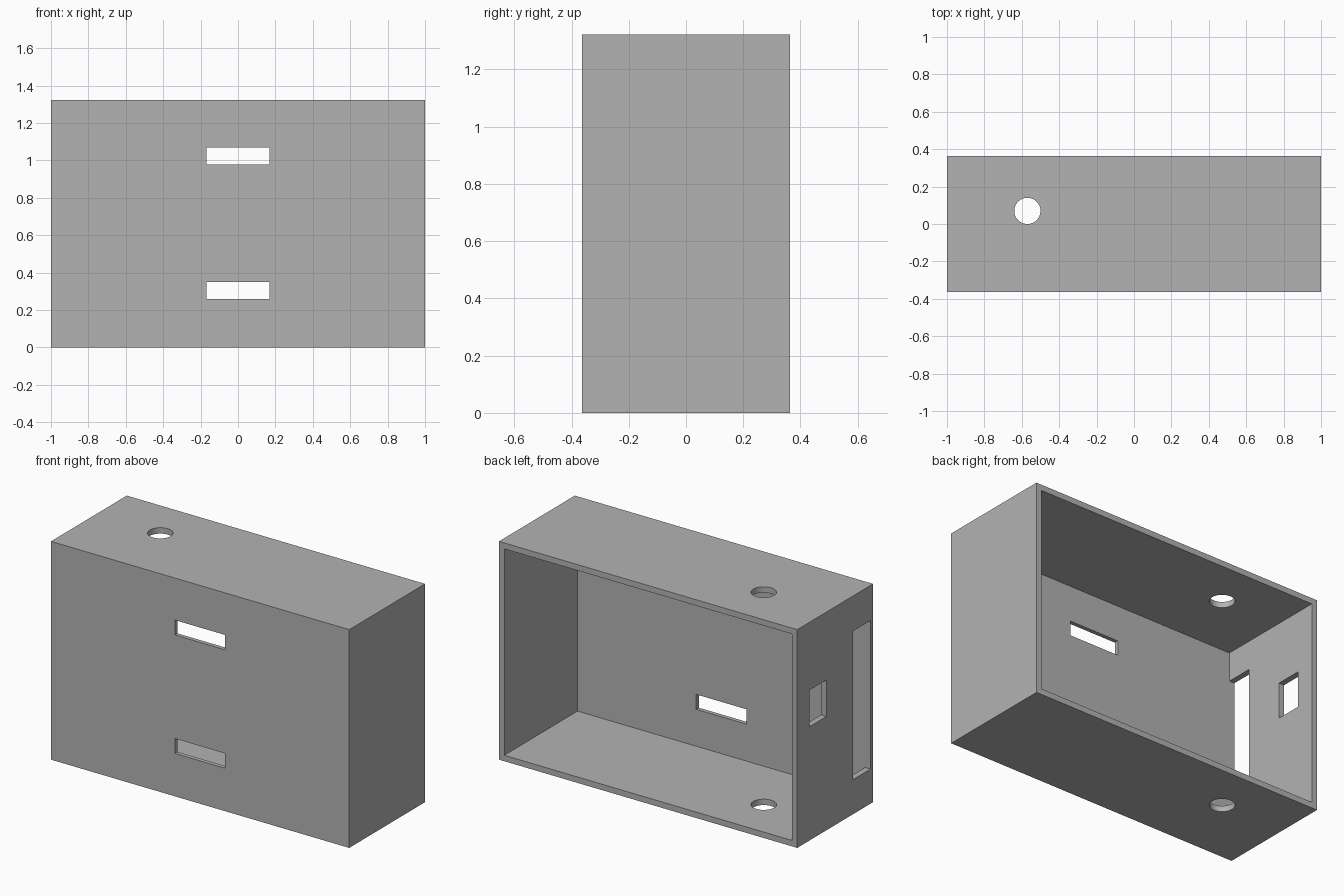
import bpy
import bmesh
from mathutils import Matrix, Vector

cube = bpy.data.objects.get("Cube")
if cube:
    bpy.data.objects.remove(cube, do_unlink=True)

# Overall size and wall thicknesses
HALF_X, HALF_Y, HEIGHT = 1.0, 0.363, 1.323
WALL, FRONT_WALL = 0.036, 0.025
INNER_FRONT = -HALF_Y + FRONT_WALL
OVER = 0.1

grey = bpy.data.materials.new("plain grey")
grey.use_nodes = True
grey.diffuse_color = (0.45, 0.45, 0.45, 1)
grey.node_tree.nodes["Principled BSDF"].inputs["Base Color"].default_value = (0.45, 0.45, 0.45, 1)


def add_object(name, bm):
    mesh = bpy.data.meshes.new(name)
    bm.to_mesh(mesh)
    bm.free()
    mesh.materials.append(grey)
    obj = bpy.data.objects.new(name, mesh)
    bpy.context.collection.objects.link(obj)
    return obj


def box(name, low, high):
    low, high = Vector(low), Vector(high)
    bm = bmesh.new()
    place = Matrix.Translation((low + high) / 2) @ Matrix.Diagonal((*(high - low), 1))
    bmesh.ops.create_cube(bm, size=1, matrix=place)
    return add_object(name, bm)


def rod(name, x, y, radius):
    bm = bmesh.new()
    bmesh.ops.create_cone(bm, cap_ends=True, segments=48, radius1=radius, radius2=radius,
                          depth=HEIGHT + 2 * OVER,
                          matrix=Matrix.Translation((x, y, HEIGHT / 2)))
    return add_object(name, bm)


def cut(target, cutter):
    cutter.hide_render = True
    mod = target.modifiers.new("cut", "BOOLEAN")
    mod.operation = "DIFFERENCE"
    mod.solver = "EXACT"
    mod.object = cutter
    bpy.context.view_layer.objects.active = target
    bpy.ops.object.modifier_apply(modifier=mod.name)
    bpy.data.objects.remove(cutter, do_unlink=True)


# Case, open at the back
case = box("open_back_case", (-HALF_X, -HALF_Y, 0), (HALF_X, HALF_Y, HEIGHT))
cut(case, box("cavity", (-HALF_X + WALL, INNER_FRONT, WALL),
              (HALF_X - WALL, HALF_Y + OVER, HEIGHT - WALL)))

# Two strap slots through the front wall
for middle in (0.305, HEIGHT - 0.3):
    cut(case, box("front_slot", (-0.168, -HALF_Y - OVER, middle - 0.045),
                  (0.168, INNER_FRONT + OVER, middle + 0.045)))

# Round hole through top and bottom walls
cut(case, rod("round_hole", -0.57, 0.07, 0.07))

# Small window and tall slot in the right wall
SIDE_OUT, SIDE_IN = -HALF_X - OVER, -HALF_X + WALL + OVER
cut(case, box("side_window", (SIDE_OUT, 0.083, 0.69), (SIDE_IN, 0.246, 0.911)))
cut(case, box("side_slot", (SIDE_OUT, INNER_FRONT, 0.21), (SIDE_IN, -0.17, 1.11)))

# Smooth the hole walls, keep all box edges sharp
bpy.ops.object.select_all(action="DESELECT")
case.select_set(True)
bpy.context.view_layer.objects.active = case
bpy.ops.object.shade_smooth_by_angle()
